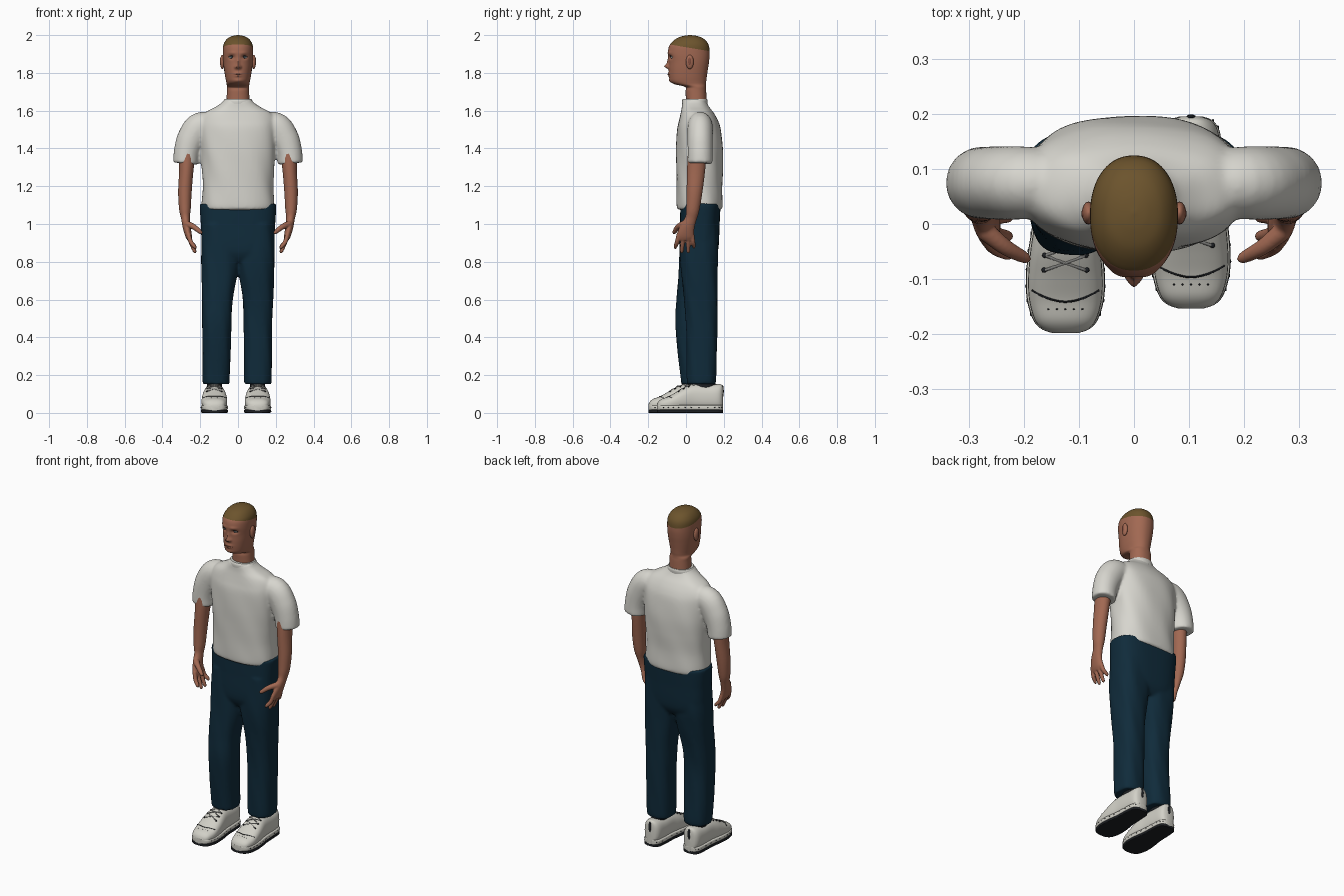
import bpy, bmesh, math
from mathutils import Vector

if "Cube" in bpy.data.objects:
    bpy.data.objects.remove(bpy.data.objects["Cube"])

def material(name, r, g, b):
    m = bpy.data.materials.new(name)
    m.diffuse_color = (r, g, b, 1)
    m.use_nodes = True
    m.node_tree.nodes["Principled BSDF"].inputs["Base Color"].default_value = m.diffuse_color
    return m

SKIN = material("skin", .36, .14, .085)
HAIR = material("hair brown", .15, .088, .026)
SHIRT = material("shirt white", .68, .67, .62)
NAVY = material("trouser navy", .005, .024, .043)
SHOE = material("shoe white", .64, .63, .57)
BLACK = material("black", .012, .014, .017)
LACE = material("lace grey", .22, .22, .21)
EYE = material("eye white", .6, .6, .58)
IRIS = material("iris blue grey", .06, .09, .11)
LIP = material("lip brown", .22, .075, .05)

# ---------- helpers ----------
def spline(rows, k=8):
    """Catmull-Rom through rows of numbers."""
    out = []
    for i in range(len(rows) - 1):
        p = [rows[max(0, min(len(rows) - 1, i + d))] for d in (-1, 0, 1, 2)]
        for j in range(k):
            t = j / k
            out.append(tuple(.5 * (2 * b + (c - a) * t + (2 * a - 5 * b + 4 * c - d) * t * t
                             + (3 * b - a - 3 * c + d) * t ** 3) for a, b, c, d in zip(*p)))
    return out + [tuple(rows[-1])]

def section(n, sides):
    """Unit superellipse."""
    f = lambda v: math.copysign(abs(v) ** (2 / n), v)
    return [(f(math.cos(a)), f(math.sin(a))) for a in (2 * math.pi * i / sides for i in range(sides))]

def zloft(rows, n=2.5, sides=48, k=8, fold=0):
    """Rings stacked in z from rows (z, x0, x1, y0, y1), with optional soft folds."""
    rings = []
    for z, x0, x1, y0, y1 in spline(rows, k):
        ring = []
        for i, (c, s) in enumerate(section(n, sides)):
            w = 1 + fold * math.sin(14 * math.pi * i / sides + 22 * z)
            ring.append(((x0 + x1) / 2 + (x1 - x0) / 2 * c * w, (y0 + y1) / 2 + (y1 - y0) / 2 * s * w, z))
        rings.append(ring)
    return rings

def tube(rows, sides=16, k=6):
    """Rings along a path from rows (x, y, z, radius across, radius in y)."""
    pts = spline(rows, k)
    rings = []
    for i, p in enumerate(pts):
        t = (Vector(pts[min(i + 1, len(pts) - 1)][:3]) - Vector(pts[max(i - 1, 0)][:3])).normalized()
        u = (Vector((0, 1, 0)) if abs(t.y) < .9 else Vector((1, 0, 0))).cross(t).normalized()
        v = t.cross(u)
        rings.append([Vector(p[:3]) + u * p[3] * c + v * p[4] * s for c, s in section(2, sides)])
    return rings

def ball(c, r, sides=16):
    rings = []
    for i in range(11):
        a = math.pi * (i / 10 - .5)
        q = max(math.cos(a), .02)
        rings.append([(c[0] + r[0] * q * x, c[1] + r[1] * q * y, c[2] + r[2] * math.sin(a))
                      for x, y in section(2, sides)])
    return rings

def skin(name, lofts, mat, voxel=0, smooth=5):
    """Mesh from one or more lofts; a voxel size fuses them into one soft form."""
    bm = bmesh.new()
    for rings in lofts:
        vs = [[bm.verts.new(p) for p in ring] for ring in rings]
        n = len(vs[0])
        for a, b in zip(vs, vs[1:]):
            for i in range(n):
                bm.faces.new((a[i], a[(i + 1) % n], b[(i + 1) % n], b[i]))
        bm.faces.new(vs[0][::-1])
        bm.faces.new(vs[-1])
    bmesh.ops.recalc_face_normals(bm, faces=bm.faces[:])
    for f in bm.faces:
        f.smooth = True
    me = bpy.data.meshes.new(name)
    bm.to_mesh(me)
    bm.free()
    me.set_sharp_from_angle(angle=math.radians(45))
    me.materials.append(mat)
    ob = bpy.data.objects.new(name, me)
    bpy.context.collection.objects.link(ob)
    if voxel:
        m = ob.modifiers.new("fuse", 'REMESH')
        m.mode, m.voxel_size, m.use_smooth_shade = 'VOXEL', voxel, True
        m = ob.modifiers.new("soften", 'SMOOTH')
        m.factor, m.iterations = .5, smooth
    return ob

# ---------- head and neck, sculpted by soft bumps ----------
head_rows = [(1.62, .062, 0, .11), (1.70, .059, -.002, .107), (1.725, .059, -.004, .105),
             (1.74, .060, -.06, .105), (1.755, .063, -.083, .107), (1.78, .068, -.089, .11),
             (1.82, .074, -.091, .116), (1.86, .078, -.091, .122), (1.90, .080, -.096, .125),
             (1.94, .079, -.090, .122), (1.965, .070, -.072, .110), (1.985, .052, -.045, .087),
             (1.996, .027, -.012, .055), (2.0, .003, .018, .024)]
bumps = [(0, 1.853, .009, .022, .010), (0, 1.834, .012, .011, .019), (0, 1.797, .022, .006, .006),
         (0, 1.784, .018, .005, .005), (0, 1.757, .02, .01, .004)]
for s in (-1, 1):
    bumps += [(s * .034, 1.883, .016, .010, -.012), (s * .03, 1.906, .02, .007, .004),
              (s * .012, 1.830, .007, .007, .008)]
rings = zloft([(z, -w, w, a, b) for z, w, a, b in head_rows], 2.2, 128)
rings = [[(x, y - (sum(a * math.exp(-((x - bx) / sx) ** 2 - ((z - bz) / sz) ** 2)
                       for bx, bz, sx, sz, a in bumps) if y < 0 else 0), z)
          for x, y, z in ring] for ring in rings]
head = skin("head", [rings], SKIN)
head.data.materials.append(HAIR)
bm = bmesh.new()
bm.from_mesh(head.data)
co, no = Vector((0, -.09, 1.951)), Vector((0, .036, .215))
bmesh.ops.bisect_plane(bm, geom=bm.verts[:] + bm.edges[:] + bm.faces[:], plane_co=co, plane_no=no)
for f in bm.faces:
    f.material_index = int((f.calc_center_median() - co).dot(no) > 0)
bm.to_mesh(head.data)
bm.free()

# ---------- face details, ears ----------
for s, side in ((-1, "left"), (1, "right")):
    skin(side + "_eye", [ball((s * .034, -.070, 1.883), (.015, .010, .007))], EYE)
    skin(side + "_iris", [ball((s * .034, -.0775, 1.883), (.006, .005, .0058))], IRIS)
    skin(side + "_lash", [tube([(s * .018, -.081, 1.883, .001, .001), (s * .034, -.083, 1.8905, .0018, .0018),
                                (s * .050, -.073, 1.884, .001, .001)], 8)], BLACK)
    skin(side + "_ear", [ball((s * .083, .020, 1.858), (.012, .021, .038))], SKIN)
    skin(side + "_ear_hollow", [ball((s * .091, .019, 1.860), (.005, .010, .022))], LIP)
skin("mouth", [tube([(-.024, -.088, 1.790, .001, .001), (0, -.0955, 1.7915, .0022, .0022),
                     (.024, -.088, 1.790, .001, .001)], 8)], LIP)

# ---------- shirt ----------
body = zloft([(z, -w, w, a, b) for z, w, a, b in
              [(1.075, .185, -.044, .188), (1.10, .192, -.049, .194), (1.2, .187, -.05, .192),
               (1.3, .192, -.052, .196), (1.4, .2, -.052, .196), (1.5, .205, -.047, .184),
               (1.55, .2, -.037, .168), (1.59, .172, -.028, .145), (1.62, .118, -.022, .122),
               (1.645, .082, -.02, .108), (1.66, .072, -.017, .105)]], 2.4, 64, fold=.008)
sleeves = [tube([(s * x, .075, z, r, q) for x, z, r, q in
                 [(.10, 1.515, .06, .055), (.195, 1.517, .076, .066), (.245, 1.455, .076, .067),
                  (.270, 1.385, .069, .066), (.278, 1.32, .066, .066)]], 40) for s in (-1, 1)]
skin("shirt", [body] + sleeves, SHIRT, .008, 6)
skin("collar", [zloft([(1.635, -.08, .08, -.021, .113), (1.652, -.076, .076, -.021, .114),
                       (1.663, -.07, .07, -.016, .111)], 2.1, 48)], SHIRT)

# ---------- arms with hands ----------
for s, side in ((-1, "left"), (1, "right")):
    parts = [tube([(s * x, y, z, a, b) for x, y, z, a, b in
                   [(.268, .06, 1.38, .045, .05), (.274, .053, 1.28, .038, .048), (.281, .045, 1.17, .036, .042),
                    (.281, .036, 1.08, .031, .036), (.278, .026, 1.03, .023, .031), (.272, .008, .985, .021, .038),
                    (.262, -.003, .94, .018, .046), (.255, -.005, .915, .012, .042)]], 24)]
    for y0, y1, z1 in ((-.038, -.056, .872), (-.013, -.022, .850), (.011, .012, .850), (.032, .042, .875)):
        parts.append(tube([(s * .262, y0, .945, .012, .012), (s * .25, (y0 + y1) / 2, .905, .012, .012),
                           (s * .230, y1, z1 + .008, .010, .010), (s * .224, y1, z1 - .004, .004, .004)], 12))
    parts.append(tube([(s * .272, -.012, 1.0, .018, .018), (s * .235, -.042, .985, .015, .015),
                       (s * .200, -.061, .958, .011, .011), (s * .190, -.066, .951, .005, .005)], 12))
    skin(side + "_arm", parts, SKIN, .004, 3)

# ---------- trousers ----------
hips = zloft([(.80, -.15, .15, -.01, .14), (.86, -.188, .188, -.034, .17), (1.0, -.197, .197, -.032, .178),
              (1.08, -.202, .202, -.03, .182), (1.108, -.202, .202, -.03, .182)], 2.8, 64)
left_rows = [(.152, .045, .185, -.025, .12), (.2, .043, .188, -.03, .125), (.45, .035, .189, -.056, .112),
             (.6, .028, .191, -.05, .122), (.74, .003, .193, -.04, .145), (.85, -.01, .194, -.034, .16),
             (1.0, -.02, .19, -.028, .165)]
right_rows = [(.152, .033, .176, .005, .155), (.2, .032, .179, .003, .16), (.45, .030, .181, 0, .166),
              (.6, .025, .186, -.010, .167), (.74, .003, .192, -.026, .167), (.85, -.01, .194, -.031, .17),
              (1.0, -.02, .19, -.028, .17)]
legs = [zloft([(z, -o, -i, a, b) for z, i, o, a, b in left_rows], 2.6, fold=.012),
        zloft(right_rows, 2.6, fold=.012)]
skin("trousers", [hips] + legs, NAVY, .008, 5)

# ---------- shoes ----------
shoe_rows = spline([(0, .022, .045), (.008, .042, .06), (.025, .056, .074), (.06, .066, .087), (.10, .068, .109),
                    (.15, .064, .138), (.2, .057, .153), (.27, .054, .15), (.32, .05, .152), (.342, .038, .15),
                    (.35, .02, .135)], 6)
for side, cx, toe in (("left", -.125, -.199), ("right", .104, -.154)):
    def yloft(n, grow, bottom, top=None):
        """Rings along the shoe; top=None follows the upper's height."""
        rings = []
        for t, w, h in shoe_rows:
            hi = top or h
            rings.append([(cx + w * grow * c, toe + t, (bottom + hi) / 2 + (hi - bottom) / 2 * q)
                          for c, q in section(n, 32)])
        return rings

    def on_shoe(u, t, lift=.001):
        """Point on the upper at side fraction u and distance t from the toe."""
        _, w, h = min(shoe_rows, key=lambda r: abs(r[0] - t))
        half = (h - .012) / 2
        return (cx + u * w, toe + t, .012 + half + half * (1 - abs(u) ** 2.5) ** .4 + lift)

    def line(path, r):
        return tube([on_shoe(u, t) + (r, r) for u, t in path], 8, 4)

    skin(side + "_shoe_upper", [yloft(2.5, 1, .012)], SHOE)
    skin(side + "_midsole", [yloft(6, 1.05, .014, .042)], SHOE)
    skin(side + "_sole", [yloft(8, 1.06, 0, .016)], BLACK)
    skin(side + "_sock", [zloft([(.12, cx - .04, cx + .04, toe + .19, toe + .31),
                                 (.19, cx - .04, cx + .04, toe + .2, toe + .31)], 2)], BLACK)
    skin(side + "_toe_seam", [line([(-.9, .078), (-.5, .064), (0, .057), (.5, .064), (.9, .078)], .0018)], BLACK)
    skin(side + "_toe_holes", [ball(on_shoe(u, .044, 0), (.002, .002, .002), 8)
                               for u in (-.5, -.25, 0, .25, .5)], BLACK)
    crosses, eyelets = [], []
    for t in (.115, .142, .169):
        for d in (-1, 1):
            crosses.append(line([(-.55 * d, t), (0, t + .013), (.55 * d, t + .026)], .003))
            eyelets.append(ball(on_shoe(.58 * d, t), (.005, .005, .004), 8))
    skin(side + "_laces", crosses, LACE)
    skin(side + "_eyelets", eyelets, BLACK)
    skin(side + "_heel_tab", [ball((cx, toe + .349, .115), (.009, .005, .032))], BLACK)
    skin(side + "_stitches", [ball((cx + d * w * 1.05, toe + t, .029), (.002, .004, .002), 8)
                              for t, w, h in shoe_rows[14:58:4] for d in (-1, 1)], BLACK)
